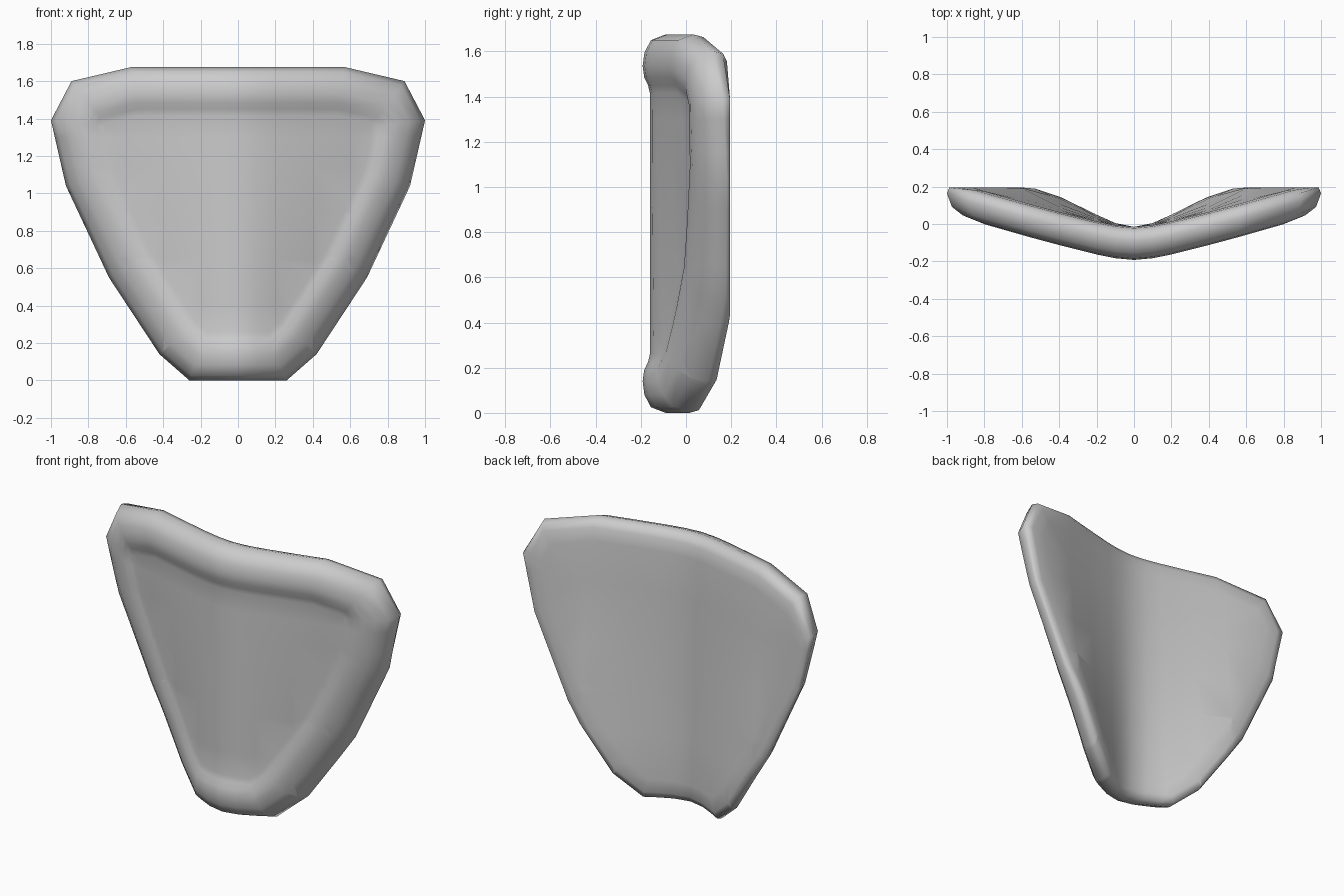
import bpy, bmesh, math
from mathutils import Vector

if "Cube" in bpy.data.objects:
    bpy.data.objects.remove(bpy.data.objects["Cube"])

# Half outline in (x, z), bottom to top, mirrored into a closed loop
half = [(0.26, 0.0), (0.42, 0.14), (0.69, 0.55), (0.92, 1.04),
        (1.0, 1.39), (0.89, 1.60), (0.57, 1.675)]
outline = [Vector(p) for p in half] + [Vector((-x, z)) for x, z in reversed(half)]

# Rim cross-section: (inset from outline, y), from the back to the front panel
profile = [(0.13, -0.015), (0.05, -0.022), (0.012, -0.045), (0.0, -0.09),
           (0.025, -0.155), (0.08, -0.184), (0.14, -0.192), (0.19, -0.185),
           (0.225, -0.168), (0.26, -0.160)]


def inset(loop, d):
    """Mitred inward offset of a counter-clockwise polygon."""
    out = []
    for i, p in enumerate(loop):
        a = (p - loop[i - 1]).normalized()
        b = (loop[(i + 1) % len(loop)] - p).normalized()
        na, nb = Vector((-a.y, a.x)), Vector((-b.y, b.x))
        out.append(p + (na + nb) * d / (1 + na.dot(nb)))
    return out


def fold(x, z):
    """Backward sweep of the wings, tighter near the bottom."""
    return (0.68 - 0.46 * z + 0.13 * z * z) * (math.hypot(x, 0.14) - 0.14)


# Flat plate with rolled rim
bm = bmesh.new()
rings = [[bm.verts.new((p.x, y, p.y)) for p in inset(outline, d)] for d, y in profile]
n = len(outline)
for r, s in zip(rings, rings[1:]):
    for i in range(n):
        j = (i + 1) % n
        bm.faces.new((r[i], r[j], s[j], s[i]))
bm.faces.new(rings[0])
bm.faces.new(rings[-1])

# Slice the plate so that it can bend
cuts = [((x, 0, 0), (1, 0, 0)) for x in (-0.6, -0.4, -0.2, -0.1, 0, 0.1, 0.2, 0.4, 0.6)]
cuts += [((0, 0, z), (0, 0, 1)) for z in (0.4, 0.65, 0.9, 1.15, 1.3)]
for co, no in cuts:
    bmesh.ops.bisect_plane(bm, geom=bm.verts[:] + bm.edges[:] + bm.faces[:],
                           dist=1e-5, plane_co=co, plane_no=no)

# Bend into the V shape, flattening the back of the wing tips
for v in bm.verts:
    v.co.y = min(v.co.y + fold(v.co.x, v.co.z), 0.195)
bmesh.ops.triangulate(bm, faces=[f for f in bm.faces if len(f.verts) > 4])
bmesh.ops.recalc_face_normals(bm, faces=bm.faces[:])

mesh = bpy.data.meshes.new("curved_plate")
bm.to_mesh(mesh)
bm.free()
mesh.shade_smooth()
plate = bpy.data.objects.new("curved_plate", mesh)
bpy.context.collection.objects.link(plate)
